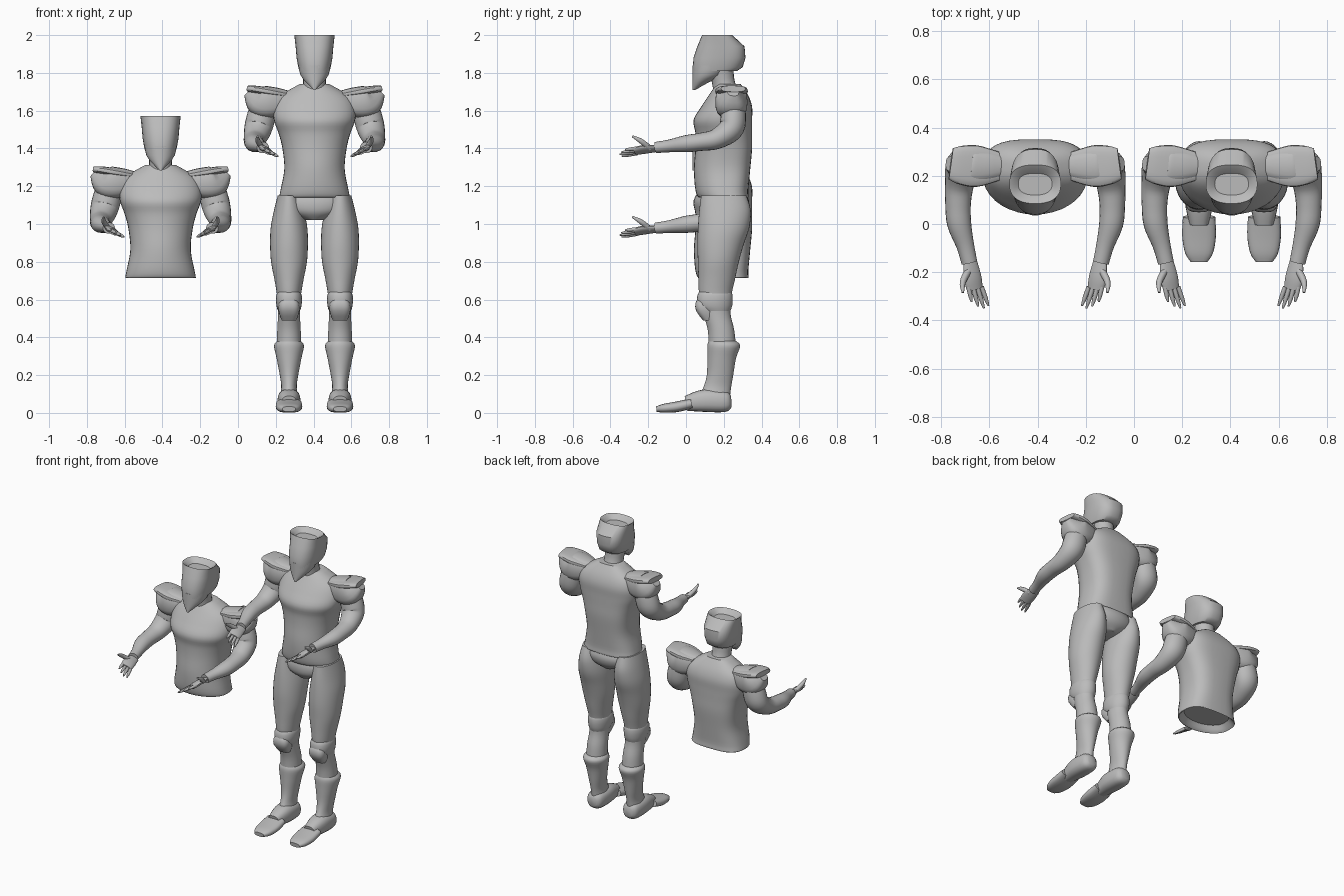
import bpy, bmesh, math
from mathutils import Vector

cube = bpy.data.objects.get("Cube")
if cube:
    bpy.data.objects.remove(cube, do_unlink=True)

grey = bpy.data.materials.new("plain grey")
grey.use_nodes = True
COLOUR = (.5, .5, .5, 1)
grey.diffuse_color = COLOUR
grey.node_tree.nodes["Principled BSDF"].inputs["Base Color"].default_value = COLOUR

SIDEWAYS = Vector((1, 0, 0))
DEPTHWAYS = Vector((0, 1, 0))
LEG_X = .135


def smooth_rows(rows, steps):
    """Pass a smooth spline through rows of numbers."""
    rows = [Vector(row) for row in rows]
    last = len(rows) - 1
    slopes = [(rows[min(i + 1, last)] - rows[max(i - 1, 0)]) / 2 for i in range(last + 1)]
    result = []
    for i in range(last):
        start, end = rows[i], rows[i + 1]
        for k in range(steps):
            t = k / steps
            ease = t * t * (3 - 2 * t)
            result.append(start.lerp(end, ease)
                          + slopes[i] * t * (1 - t) ** 2 - slopes[i + 1] * t * t * (1 - t))
    return result + [rows[last]]


def power(value, squareness):
    return math.copysign(abs(value) ** (2 / squareness), value)


def circle(count):
    angles = [math.tau * j / count for j in range(count)]
    return [(math.cos(angle), math.sin(angle)) for angle in angles]


def skin(name, rings, origin):
    """Join rings of points into a closed, smooth-shaded object."""
    bm = bmesh.new()
    loops = [[bm.verts.new(point) for point in ring] for ring in rings]
    for lower, upper in zip(loops, loops[1:]):
        for j in range(len(lower)):
            bm.faces.new((lower[j - 1], lower[j], upper[j], upper[j - 1]))
    bm.faces.new(loops[0])
    bm.faces.new(loops[-1])
    bmesh.ops.recalc_face_normals(bm, faces=bm.faces)
    mesh = bpy.data.meshes.new(name)
    bm.to_mesh(mesh)
    bm.free()
    mesh.materials.append(grey)
    part = bpy.data.objects.new(name, mesh)
    part.location = origin
    bpy.context.collection.objects.link(part)
    bpy.ops.object.select_all(action='DESELECT')
    part.select_set(True)
    bpy.context.view_layer.objects.active = part
    bpy.ops.object.shade_smooth_by_angle(angle=math.radians(40))


def stack(name, rows, origin, x=0, front=2, back=2, steps=4):
    """Level sections: height, half width, front y, back y."""
    rings = []
    for z, width, near, far in smooth_rows(rows, steps):
        middle, depth = (near + far) / 2, (far - near) / 2
        ring = []
        for c, s in circle(36):
            square = back if s > 0 else front
            ring.append((x + width * power(c, square), middle + depth * power(s, square), z))
        rings.append(ring)
    skin(name, rings, origin)


def tube(name, rows, origin, side=1, across=SIDEWAYS, flat=1, square=2, steps=4):
    """Sections along a path: x, y, z, radius; flat thins them."""
    rows = smooth_rows(rows, steps)
    path = [row.to_3d() for row in rows]
    rings = []
    for i, row in enumerate(rows):
        along = (path[min(i + 1, len(path) - 1)] - path[max(i - 1, 0)]).normalized()
        u = (across - along * across.dot(along)).normalized()
        v = along.cross(u) * flat
        ring = []
        for c, s in circle(20):
            point = path[i] + (u * power(c, square) + v * power(s, square)) * row[3]
            ring.append((side * point.x, point.y, point.z))
        rings.append(ring)
    skin(name, rings, origin)


def head(tag, at):
    tube(tag + "neck", [(0, .22, 1.66, .08), (0, .2, 1.74, .06), (0, .18, 1.85, .07)], at)
    stack(tag + "face_mask", [(1.71, .005, .035, .05), (1.75, .045, .035, .12),
                              (1.79, .075, .035, .2), (1.84, .085, .035, .23)], at, steps=2)
    # the helmet ends in a raised rim around a dished crown
    stack(tag + "helmet", [(1.81, .08, .037, .27), (1.83, .086, .036, .3), (1.88, .095, .04, .315),
                           (1.94, .1, .06, .31), (2, .107, .085, .245),
                           (1.99, .09, .1, .23), (1.97, .07, .12, .21)],
          at, front=2.4, back=2.6, steps=1)


def torso(tag, at):
    # starts inside, so the lower hem has a lip and a hollow
    stack(tag + "torso", [(1.18, .15, .1, .3), (1.14, .185, .07, .33), (1.18, .18, .05, .33),
                          (1.29, .16, .042, .34), (1.4, .17, .05, .35), (1.48, .19, .05, .35),
                          (1.55, .215, .04, .35), (1.62, .215, .08, .35),
                          (1.68, .18, .12, .33), (1.74, .08, .16, .29)], at, back=3)


def hand(tag, at, side):
    # palm turned up and inward, thumb on the outside
    across = Vector((.9, 0, .45))
    tube(tag + "palm", [(.27, -.15, 1.4, .03), (.26, -.22, 1.395, .04), (.25, -.27, 1.385, .036)],
         at, side, across, flat=.42)
    for i, finger in enumerate(("little", "ring", "middle", "index")):
        offset = across * (i - 1.5) * .02
        base = Vector((.25, -.26, 1.387)) + offset
        reach = .07 + .02 * math.sin(i + .5)
        tip = base + offset * .2 + Vector((-.3, -1, -.15)) * reach
        tube(tag + finger + "_finger", [(*base, .01), (*base.lerp(tip, .6), .009), (*tip, .004)],
             at, side, across, steps=2)
    tube(tag + "thumb", [(.275, -.19, 1.4, .015), (.3, -.24, 1.44, .013), (.3, -.285, 1.465, .005)],
         at, side)


def arm(tag, at, side):
    tube(tag + "arm", [(.265, .25, 1.65, .065), (.285, .25, 1.56, .075), (.3, .235, 1.5, .073),
                       (.315, .16, 1.45, .06), (.32, .08, 1.435, .053), (.315, 0, 1.425, .05),
                       (.29, -.09, 1.413, .037), (.273, -.16, 1.405, .033)], at, side, flat=.9)
    tube(tag + "shoulder_guard", [(.11, .24, 1.66, .04), (.18, .24, 1.65, .07), (.25, .24, 1.645, .085),
                                  (.3, .245, 1.655, .075), (.35, .25, 1.7, .03)],
         at, side, DEPTHWAYS, square=2.8)
    tube(tag + "shoulder_plate", [(.15, .24, 1.685, .06), (.24, .24, 1.7, .086),
                                  (.31, .245, 1.712, .08), (.35, .25, 1.716, .065)],
         at, side, DEPTHWAYS, flat=.25, square=2.8)
    hand(tag, at, side)


def leg(tag, at, side):
    x = side * LEG_X
    stack(tag + "leg", [(1.15, .06, .08, .32), (1.07, .08, .07, .343), (.98, .097, .063, .335),
                        (.89, .1, .06, .305), (.8, .095, .063, .28), (.71, .078, .066, .26),
                        (.62, .063, .07, .24), (.53, .058, .09, .235), (.44, .062, .115, .255),
                        (.35, .065, .12, .265)], at, x)
    stack(tag + "knee_band", [(.64, .06, .07, .24), (.62, .068, .06, .247), (.57, .067, .06, .245),
                              (.54, .058, .09, .235)], at, x, front=2.4, steps=2)
    stack(tag + "knee_plate", [(.6, .04, .06, .15), (.58, .053, .05, .15), (.54, .055, .053, .16),
                               (.49, .04, .09, .17)], at, x, front=3, steps=2)
    stack(tag + "boot", [(.38, .063, .12, .265), (.355, .079, .113, .287), (.29, .066, .113, .265),
                         (.2, .049, .11, .25), (.13, .041, .09, .238), (.06, .055, .05, .23)], at, x)
    tube(tag + "foot", [(LEG_X, .24, .06, .03), (LEG_X, .21, .06, .055), (LEG_X, .1, .065, .06),
                        (LEG_X, 0, .05, .04)], at, side, square=2.5)
    tube(tag + "toe_cap", [(LEG_X, .03, .05, .067), (LEG_X, -.05, .032, .07),
                           (LEG_X, -.12, .024, .058), (LEG_X, -.157, .02, .035)],
         at, side, flat=.4, square=2.6)


def figure(tag, at, full):
    head(tag, at)
    torso(tag, at)
    if full:
        stack(tag + "pelvis", [(1.16, .17, .09, .32), (1.11, .192, .078, .335),
                               (1.06, .16, .085, .32), (1.02, .05, .12, .28)], at)
    for side, word in ((1, "left_"), (-1, "right_")):
        arm(tag + word, at, side)
        if full:
            leg(tag + word, at, side)


figure("standing_", (.405, 0, 0), True)
figure("bust_", (-.41, 0, -.427), False)
